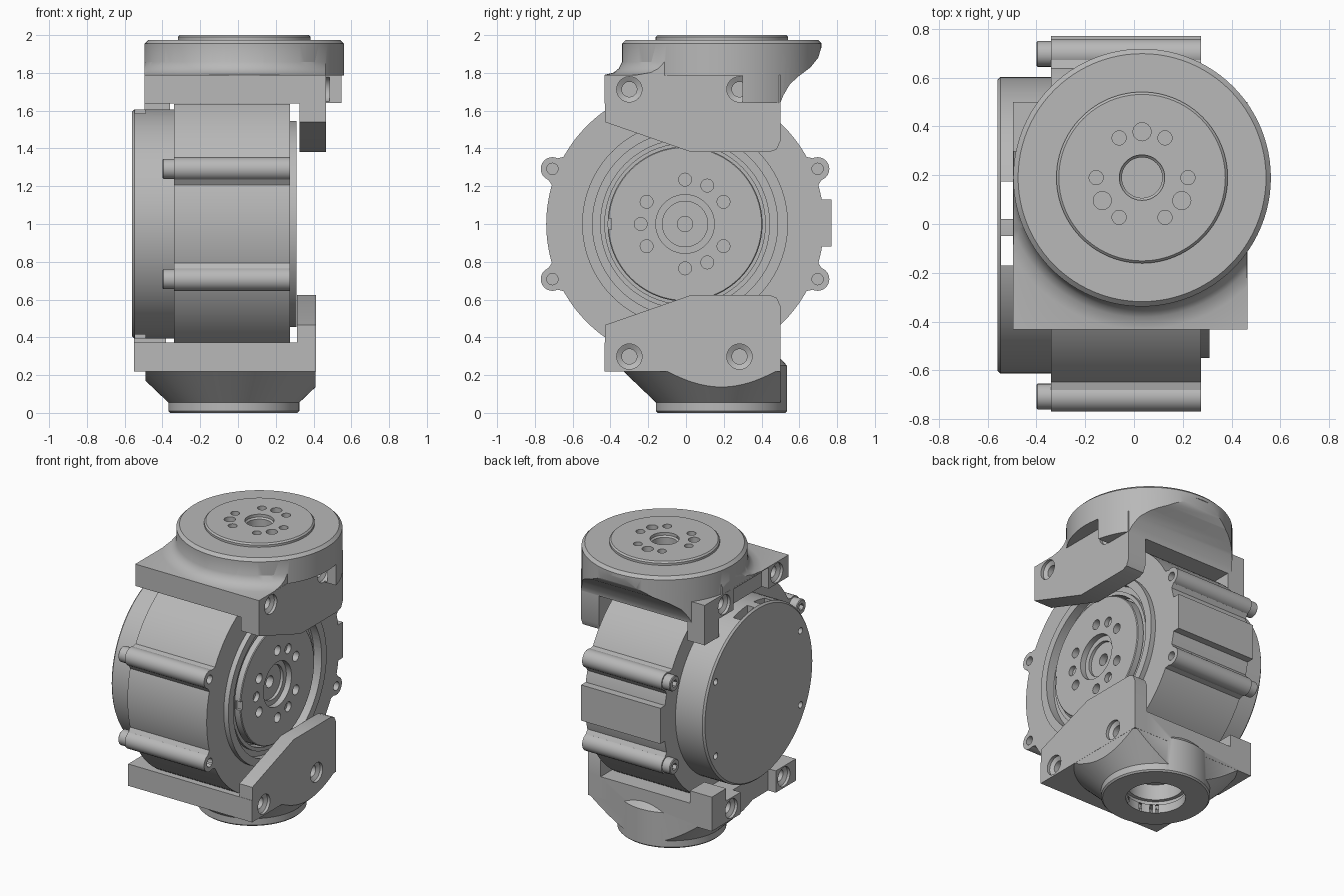
import bpy, bmesh, math
from mathutils import Matrix, Vector

if "Cube" in bpy.data.objects:
    bpy.data.objects.remove(bpy.data.objects["Cube"])

grey = bpy.data.materials.new("machined_grey")
grey.use_nodes = True
COLOUR = (0.48, 0.48, 0.48, 1)
grey.diffuse_color = COLOUR
grey.node_tree.nodes["Principled BSDF"].inputs["Base Color"].default_value = COLOUR

# Local (u, v, w) to world: w runs along the chosen axis
AXES = {"x": Matrix(((0, 0, 1), (1, 0, 0), (0, 1, 0))),
        "z": Matrix.Identity(3)}


def finish(bm, name):
    bmesh.ops.remove_doubles(bm, verts=bm.verts, dist=1e-5)
    bmesh.ops.recalc_face_normals(bm, faces=bm.faces)
    mesh = bpy.data.meshes.new(name)
    bm.to_mesh(mesh)
    bm.free()
    mesh.materials.append(grey)
    ob = bpy.data.objects.new(name, mesh)
    bpy.context.collection.objects.link(ob)
    return ob


def prism(name, pts, lo, hi, axis="x"):
    """Extrude an outline along an axis."""
    bm = bmesh.new()
    m = AXES[axis]
    face = bm.faces.new([bm.verts.new(m @ Vector((u, v, lo))) for u, v in pts])
    new = bmesh.ops.extrude_face_region(bm, geom=[face])["geom"]
    verts = [g for g in new if isinstance(g, bmesh.types.BMVert)]
    bmesh.ops.translate(bm, verts=verts, vec=m @ Vector((0, 0, hi - lo)))
    return finish(bm, name)


def box(name, x, y, z):
    return prism(name, [(y[0], z[0]), (y[1], z[0]), (y[1], z[1]), (y[0], z[1])], *x)


def lathe(name, profile, centre, axis="x", n=72):
    """Spin (radius, position along axis) points about an axis; ends are closed."""
    bm = bmesh.new()
    m = AXES[axis]
    pts = [(0, profile[0][1])] + profile + [(0, profile[-1][1])]
    rings = []
    for r, w in pts:
        count = 1 if r == 0 else n
        rings.append([bm.verts.new(m @ Vector((
            centre[0] + r * math.cos(math.tau * i / n),
            centre[1] + r * math.sin(math.tau * i / n), w))) for i in range(count)])
    for a, b in zip(rings, rings[1:]):
        for i in range(n):
            j = (i + 1) % n
            quad = [a[i % len(a)], a[j % len(a)], b[j % len(b)], b[i % len(b)]]
            corners = list(dict.fromkeys(quad))
            if len(corners) > 2:
                bm.faces.new(corners)
    return finish(bm, name)


def rod(name, r, lo, hi, centre, axis="x", n=24):
    return lathe(name, [(r, lo), (r, hi)], centre, axis, n)


def combine(ob, others, operation):
    """Apply a boolean with each helper, then drop the helper."""
    for other in others:
        mod = ob.modifiers.new("bool", "BOOLEAN")
        mod.operation, mod.object, mod.solver = operation, other, "EXACT"
        bpy.context.view_layer.update()
        graph = bpy.context.evaluated_depsgraph_get()
        mesh = bpy.data.meshes.new_from_object(ob.evaluated_get(graph))
        ob.modifiers.clear()
        ob.data = mesh
        bpy.data.objects.remove(other)
    return ob


def add(ob, *others):
    return combine(ob, others, "UNION")


def cut(ob, *others):
    return combine(ob, others, "DIFFERENCE")


def keep(ob, *others):
    return combine(ob, others, "INTERSECT")


def polar(centre, r, degrees):
    a = math.radians(degrees)
    return centre[0] + r * math.cos(a), centre[1] + r * math.sin(a)


HUB = (-0.005, 1.0)        # motor axis (y, z)
TOP = (0.033, 0.19)        # upper flange axis (x, y)
BASE = (-0.022, 0.188)     # lower flange axis (x, y)
BACK, FACE = -0.34, 0.275  # motor housing ends

# Motor housing with flats, screw lugs and a rear rib
housing = rod("motor_housing", 0.735, BACK, FACE, HUB, n=96)
keep(housing, box("flats", (-1, 1), (-1, 1), (0.37, 1.635)))
add(housing, box("rib", (BACK, FACE), (0.6, 0.77), (0.88, 1.13)))
for sy in (-1, 1):
    for sz in (-1, 1):
        c = (HUB[0] + sy * 0.702, HUB[1] + sz * 0.292)
        ang = math.atan2(sz * 0.292, sy * 0.702)
        web = []
        for r, t in ((0.66, -0.13), (0.76, -0.06), (0.76, 0.06), (0.66, 0.13)):
            web.append((HUB[0] + r * math.cos(ang) - t * math.sin(ang),
                        HUB[1] + r * math.sin(ang) + t * math.cos(ang)))
        add(housing, prism("web", web, BACK, FACE), rod("lug", 0.062, BACK, FACE, c))
        cut(housing, rod("lug_hole", 0.03, FACE - 0.05, FACE + 0.02, c))
        # Socket screw behind each lug
        screw = lathe("lug_screw", [(0.048, -0.4), (0.053, -0.395), (0.053, BACK)], c, n=24)
        cut(screw, rod("socket", 0.026, -0.42, -0.37, c, n=6))
cut(housing, rod("bore", 0.51, 0.2, 0.4, HUB, n=96))

# Seal ring and rotor inside the bore
lip = rod("seal_ring", 0.545, 0.25, 0.31, HUB, n=96)
cut(lip, rod("ring_bore", 0.49, 0.2, 0.4, HUB, n=96))
lathe("inner_ring", [(0.515, 0.19), (0.515, 0.25), (0.45, 0.25), (0.45, 0.275),
                     (0.425, 0.275), (0.425, 0.19)], HUB)
rotor = lathe("rotor", [(0.41, 0.19), (0.41, 0.305), (0.405, 0.31), (0.155, 0.31),
                        (0.155, 0.27), (0.12, 0.27), (0.12, 0.25), (0.04, 0.25),
                        (0.04, 0.2)], HUB)
for a in (90, 30, -30, -90, -150, 150):
    cut(rotor, rod("hole", 0.034, 0.26, 0.35, polar(HUB, 0.235, a)))
for a in (60, 180, -60):
    c = polar(HUB, 0.235, a)
    cut(rotor, rod("hole", 0.034, 0.28, 0.35, c))
cut(rotor, box("key", (0.27, 0.35), (-0.45, -0.395), (0.97, 1.03)))

# Rear cover with cable slots through the rim
cover = lathe("rear_cover", [(0.595, -0.56), (0.607, -0.548), (0.607, BACK)], HUB, n=96)
for y in ((-0.17, -0.05), (0.02, 0.175)):
    cut(cover, box("slot", (-0.545, -0.49), y, (0, 2)))
for sy in (-1, 1):
    for sz in (-1, 1):
        cut(cover, rod("hole", 0.022, -0.6, -0.53, (sy * 0.47, 1 + sz * 0.26)))


def screw_holes(ob, x_plus, x_minus, z):
    """Countersunk holes in the side wall and in the ears opposite."""
    for y in (-0.3, 0.283):
        for x, s in ((x_plus, 1), (x_minus, -1)):
            cut(ob, lathe("countersink", [(0.067, x + s * 0.02), (0.067, x - s * 0.02),
                                          (0.04, x - s * 0.035), (0.04, x - s * 0.1)],
                          (y, z), n=32))


def wall_outline(flip):
    """Side wall outline; flip turns the upper wall into the lower one."""
    pts = [(-0.43, 1.78), (-0.43, 1.54), (0.03, 1.38), (0.44, 1.38),
           (0.48, 1.395), (0.5, 1.44), (0.5, 1.78)]
    return [(y, 2.005 - z) for y, z in pts] if flip else pts


# Upper bracket: slab, side wall, ear, rear fairing and flange
upper = box("upper_bracket", (-0.495, 0.465), (-0.432, 0.5), (1.637, 1.79))
add(upper, prism("wall", wall_outline(False), 0.325, 0.465),
    box("ear", (-0.495, -0.36), (0.34, 0.5), (1.51, 1.7)))
cut(upper, box("ear_gap", (-0.6, -0.44), (-0.21, 0.18), (1.3, 1.785)))
flange = lathe("flange", [(0.528, 1.6), (0.528, 1.955), (0.508, 1.975), (0.351, 1.975),
                          (0.351, 1.99), (0.341, 2.0)], TOP, "z", 96)
side = [(-0.4, 1.787), (-0.4, 2.05), (0.75, 2.05), (0.75, 1.95), (0.715, 1.93),
        (0.7, 1.88), (0.66, 1.83), (0.6, 1.785), (0.55, 1.74), (0.515, 1.68),
        (0.499, 1.64), (0.3, 1.64), (0.3, 1.787)]
keep(flange, prism("fairing", side, -0.7, 0.7))
fillet = lathe("fillet", [(0.62, 1.78), (0.62, 1.79), (0.572, 1.802), (0.545, 1.825),
                          (0.527, 1.86)], TOP, "z", 96)
keep(fillet, box("trim", (-0.494, 0.464), (-0.431, 0.3), (1.7, 1.9)))
add(upper, flange, fillet)
cut(upper, lathe("bore", [(0.083, 1.5), (0.083, 1.97), (0.093, 1.98), (0.093, 2.1)],
                 TOP, "z", 48))
for a in (0, 60, 90, 120, 180, 210, 240, 300, 330):
    r = 0.037 if a in (90, 210, 330) else 0.029
    cut(upper, rod("hole", r, 1.9, 2.05, polar(TOP, 0.188, a), "z"))
screw_holes(upper, 0.465, -0.495, 1.713)

# Lower bracket: slab, side wall, ear, flared neck and base ring
lower = box("lower_bracket", (-0.55, 0.412), (-0.432, 0.5), (0.22, 0.373))
add(lower, prism("wall", wall_outline(True), 0.312, 0.412),
    box("ear", (-0.55, -0.38), (0.34, 0.5), (0.3, 0.46)))
cut(lower, box("ear_gap", (-0.7, -0.49), (-0.21, 0.18), (0.1, 0.6)))
neck = lathe("neck", [(0.347, 0.055), (0.525, 0.225), (0.525, 0.3)], BASE, "z", 96)
keep(neck, box("trim", (-0.49, 0.411), (-0.42, 0.499), (0, 0.26)))
ring = lathe("base_ring", [(0.337, 0), (0.347, 0.01), (0.347, 0.25), (0.31, 0.29)],
             BASE, "z", 96)
add(lower, neck, ring)
cut(lower, lathe("bore", [(0.19, -0.1), (0.19, 0.06), (0.205, 0.06), (0.205, 0.09),
                          (0.18, 0.09), (0.18, 0.2)], BASE, "z", 64))
screw_holes(lower, 0.412, -0.55, 0.298)

# Smooth curved surfaces, keep machined edges crisp
bpy.ops.object.select_all(action="DESELECT")
for ob in bpy.context.collection.objects:
    if ob.type == "MESH":
        ob.select_set(True)
        bpy.context.view_layer.objects.active = ob
bpy.ops.object.shade_smooth_by_angle(angle=math.radians(30))
